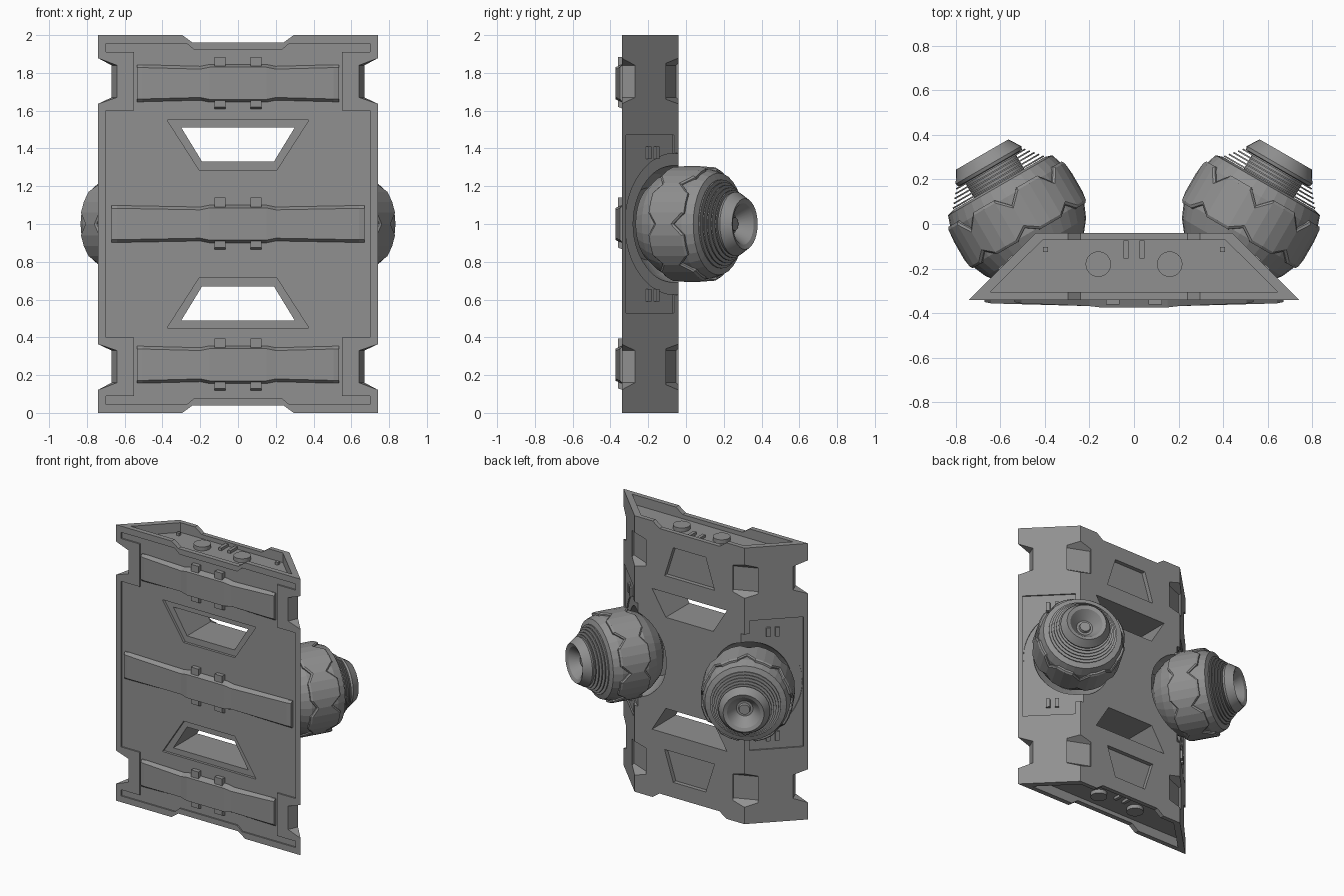
import bpy, bmesh
from math import sin, cos, pi, radians
from mathutils import Matrix, Vector

if "Cube" in bpy.data.objects:
    bpy.data.objects.remove(bpy.data.objects["Cube"])

metal = bpy.data.materials.new("dark_metal")
metal.diffuse_color = (.28, .28, .28, 1)
metal.use_nodes = True
metal.node_tree.nodes["Principled BSDF"].inputs["Base Color"].default_value = metal.diffuse_color


def frame(u, v, w, o=(0, 0, 0)):
    m = Matrix((u, v, w)).transposed().to_4x4()
    m.translation = Vector(o)
    return m


R = 0.5 ** 0.5
C, S = cos(pi / 8), sin(pi / 8)
XY = Matrix.Identity(4)
XZ = frame((1, 0, 0), (0, 0, 1), (0, 1, 0))                      # outline in xz, depth in y
SLOPE = frame((-R, R, 0), (0, 0, 1), (R, R, 0), (0.74, -0.34, 0))  # right slanted face
REAR = frame((S, C, 0), (0, 0, 1), (C, -S, 0), (.44, -.04, 0))     # outward at rear corner
FRONT = frame((C, -S, 0), (0, 0, 1), (S, C, 0), (.74, -.34, 0))    # outward at front corner
POD = frame((cos(pi / 6), -0.5, 0), (0, 0, 1), (0.5, cos(pi / 6), 0), (0.5, 0, 1))
MIRROR = {1: XY, -1: Matrix.Diagonal((-1, 1, 1, 1))}
FLIP = {1: XY, -1: Matrix.Translation((0, 0, 2)) @ Matrix.Diagonal((1, 1, -1, 1))}


def finish(name, bm):
    bmesh.ops.remove_doubles(bm, verts=bm.verts, dist=1e-5)
    bmesh.ops.recalc_face_normals(bm, faces=bm.faces)
    me = bpy.data.meshes.new(name)
    bm.to_mesh(me)
    bm.free()
    me.materials.append(metal)
    ob = bpy.data.objects.new(name, me)
    bpy.context.collection.objects.link(ob)
    return ob


def loft(name, rings, mat=XY, caps=True):
    """Skin a list of equal rings; with caps=False the last ring joins the first."""
    bm = bmesh.new()
    vs = [[bm.verts.new(mat @ Vector(p)) for p in r] for r in rings]
    n = len(vs[0])
    pairs = list(zip(vs, vs[1:])) + ([] if caps else [(vs[-1], vs[0])])
    for a, b in pairs:
        for i in range(n):
            j = (i + 1) % n
            bm.faces.new((a[i], a[j], b[j], b[i]))
    if caps:
        bm.faces.new(vs[0])
        bm.faces.new(vs[-1])
    return finish(name, bm)


def prism(name, pts, w0, w1, mat=XY):
    return loft(name, [[(u, v, w) for u, v in pts] for w in (w0, w1)], mat)


def box(x0, x1, y0, y1):
    return [(x0, y0), (x1, y0), (x1, y1), (x0, y1)]


def circle(x, y, r, n=32):
    return [(x + r * cos(2 * pi * i / n), y + r * sin(2 * pi * i / n)) for i in range(n)]


def mirrored(half):
    return half + [(-x, y) for x, y in reversed(half)]


def spin(name, prof, n, mat, caps=False, smooth=True):
    """Turned part; prof(i) gives the (t, r) profile at segment i."""
    rings = []
    for k in range(len(prof(0))):
        ring = []
        for i in range(n):
            t, r = prof(i)[k]
            a = 2 * pi * i / n
            ring.append((r * cos(a), r * sin(a), t))
        rings.append(ring)
    ob = loft(name, rings, mat, caps)
    if smooth:
        bpy.ops.object.select_all(action='DESELECT')
        ob.select_set(True)
        bpy.context.view_layer.objects.active = ob
        bpy.ops.object.shade_smooth_by_angle(angle=radians(30))
    return ob


# main panel: trapezoid prism
panel = prism("panel", [(-.74, -.34), (.74, -.34), (.44, -.04), (-.44, -.04)], 0, 2)


def cut(cutter):
    m = panel.modifiers.new("cut", 'BOOLEAN')
    m.operation, m.solver, m.object = 'DIFFERENCE', 'EXACT', cutter
    bpy.ops.object.select_all(action='DESELECT')
    panel.select_set(True)
    bpy.context.view_layer.objects.active = panel
    bpy.ops.object.modifier_apply(modifier=m.name)
    bpy.data.objects.remove(cutter)


# sunken front field
top = [(.23, 1.92), (.27, 1.955), (.70, 1.955), (.70, 1.91), (.55, 1.91), (.55, 1.60), (.70, 1.60)]
half = top + [(x, 2 - z) for x, z in reversed(top)]
cut(prism("cutter", mirrored(half), -.5, -.330, XZ))


def notch(depth):
    """Tapered corner notch outline (outward, z)."""
    return [(-depth, 1.67), (-depth, 1.84), (-.002, 1.877), (.2, 1.877), (.2, 1.637), (-.002, 1.637)]


for f in (1, -1):
    F = FLIP[f]
    # end tray, rim notch, window with frame, rear recess
    cut(prism("cutter", mirrored([(.645, -.305), (.41, -.072)]), 1.93, 2.1, F))
    cut(prism("cutter", mirrored([(.24, 1.96), (.295, 2.0), (.295, 2.1)]), -.5, .1, F @ XZ))
    cut(prism("cutter", mirrored([(.205, 1.285), (.375, 1.55)]), -.5, -.312, F @ XZ))
    cut(prism("cutter", mirrored([(.19, 1.33), (.30, 1.51)]), -.5, .1, F @ XZ))
    cut(prism("cutter", mirrored([(.20, 1.63), (.13, 1.85)]), -.07, .1, F @ XZ))
    for s in (1, -1):
        # tapered notches on the front and rear corners
        cut(prism("cutter", notch(.092), -.3, .3, F @ MIRROR[s] @ FRONT))
        cut(prism("cutter", notch(.05), -.085, .085, F @ MIRROR[s] @ REAR))

for s in (1, -1):
    M = MIRROR[s] @ SLOPE
    # side field, round ring step and dished socket for the pod
    cut(prism("cutter", box(.03, .39, .53, 1.47), -.01, .2, M))
    cut(prism("cutter", circle(.41, 1, .375, 48), -.018, .25, M))
    dish = [(-.24, .19), (-.18, .265), (-.12, .30), (-.03, .328), (.3, .328)]
    cut(spin("cutter", lambda i: dish, 48, MIRROR[s] @ POD, True, False))

# fittings in both end trays and on the side fields
for f in (1, -1):
    for s in (1, -1):
        M = FLIP[f] @ MIRROR[s]
        prism("tray_cap", circle(.16, -.18, .057), 1.92, 1.958, M)
        prism("tray_bar", box(.025, .048, -.155, -.075), 1.92, 1.95, M)
        prism("tray_stud", box(.385, .407, -.125, -.102), 1.92, 1.95, M)
        for u in (.19, .25):
            prism("side_bar", box(u, u + .028, 1.345, 1.41), -.02, .006, M @ SLOPE)

# front ribs with clamp tabs
for z, L in ((.255, .535), (1, .67), (1.745, .535)):
    secs = [(L, .098, .010), (L - .03, .098, .016), (.2, .09, .028), (.15, .10, .034)]
    secs += [(-x, h, d) for x, h, d in reversed(secs)]
    loft("front_rib", [[(x, -.32, z - h), (x, -.337, z - h), (x, -.34 - d, z - h + .015),
                        (x, -.34 - d, z + h - .015), (x, -.337, z + h), (x, -.32, z + h)]
                       for x, h, d in secs])
    for x in (-.125, .065):
        prism("rib_tab", [(-.36, z - .125), (-.32, z - .14), (-.32, z + .14), (-.36, z + .14)], x, x + .06,
              frame((0, 1, 0), (0, 0, 1), (1, 0, 0)))

# rear pods
body = [(-.23, 0), (-.23, .13), (-.19, .205), (-.12, .26), (-.05, .29), (.14, .29), (.20, .27), (.21, .238), (.21, 0)]
nozzle = [(.19, 0), (.19, .13), (.285, .13), (.29, .165), (.305, .17), (.36, .135), (.35, .11),
          (.28, .055), (.28, .04), (.30, .035), (.30, 0)]


def plate(i):
    tf, tb = (.155, -.06) if i % 4 else (.095, -.02)
    return [(tf, .265), (tf, .298), (tf - .012, .306), (tb + .012, .306), (tb, .298), (tb, .265)]


for s in (1, -1):
    M = MIRROR[s] @ POD
    spin("pod_body", lambda i: body, 32, M, smooth=False)
    spin("pod_plates", plate, 32, M, smooth=False)
    spin("pod_nozzle", lambda i: nozzle, 32, M)
    for k in range(5):
        t, r = .213 + .017 * k, .235 - .014 * k
        spin("pod_fin", lambda i: [(t, .12), (t, r), (t + .007, r), (t + .007, .12)], 32, M)
